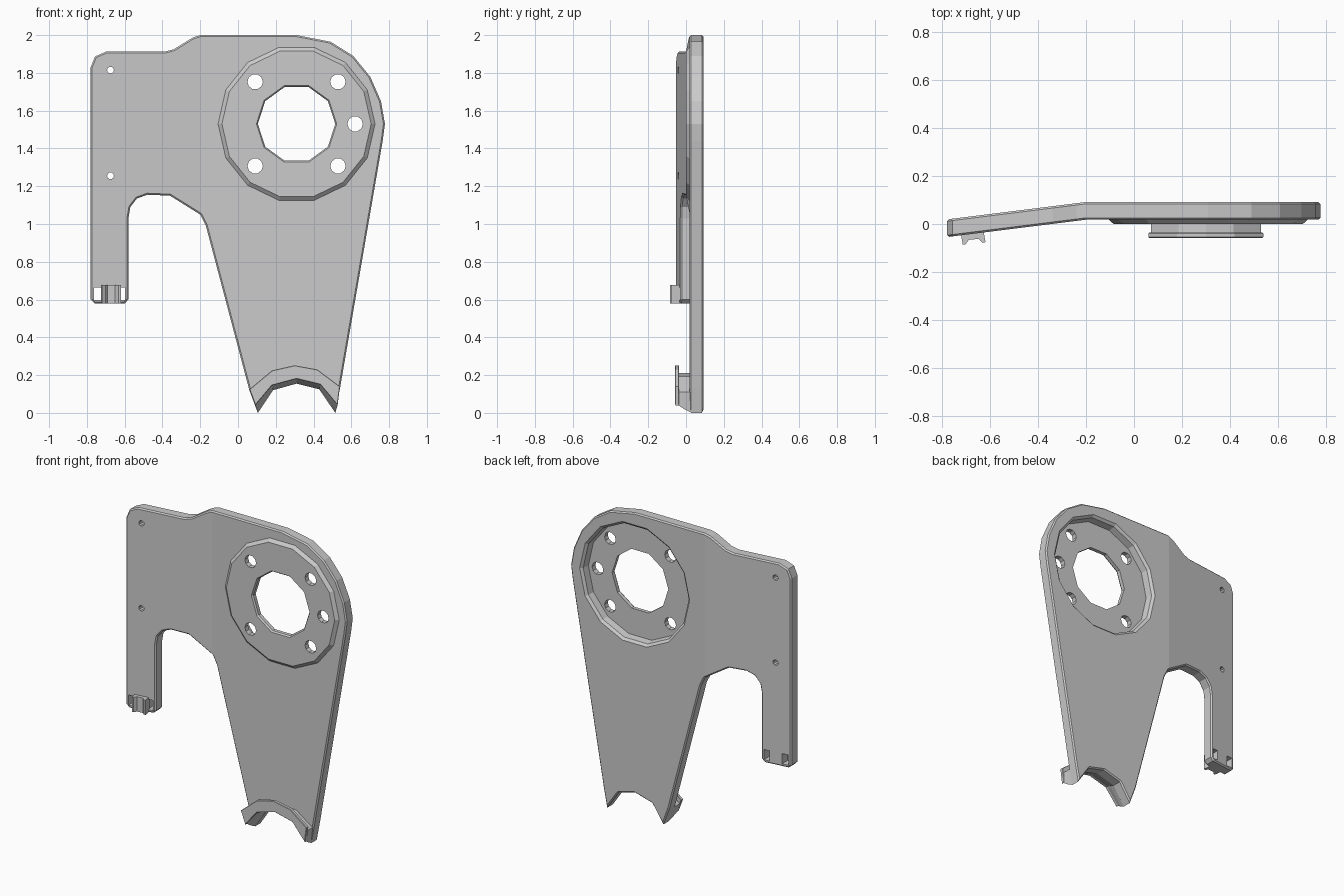
import bpy, bmesh
from math import sin, cos, pi
from mathutils import Vector

cube = bpy.data.objects.get("Cube")
if cube:
    bpy.data.objects.remove(cube, do_unlink=True)

FRONT, BACK, FOLD_X = 0.018, 0.092, -0.2
HUB = (0.31, 1.53)


def loft(name, rings, axis="Y", bevel=0.0):
    """Join matching outlines, given as (points, height) pairs, into a solid."""
    bm = bmesh.new()
    rows = []
    for pts, h in rings:
        rows.append([bm.verts.new((a, h, b) if axis == "Y" else (a, b, h)) for a, b in pts])
    n = len(rows[0])
    for low, high in zip(rows, rows[1:]):
        for i in range(n):
            j = (i + 1) % n
            bm.faces.new((low[i], low[j], high[j], high[i]))
    caps = [bm.faces.new(rows[0]), bm.faces.new(rows[-1])]
    bmesh.ops.recalc_face_normals(bm, faces=bm.faces)
    if bevel:
        rim = list({e for f in caps for e in f.edges})
        bmesh.ops.bevel(bm, geom=rim, offset=bevel, segments=1, profile=0.5, affect="EDGES")
    mesh = bpy.data.meshes.new(name)
    bm.to_mesh(mesh)
    bm.free()
    obj = bpy.data.objects.new(name, mesh)
    bpy.context.collection.objects.link(obj)
    return obj


def circle(centre, r, n):
    return [(centre[0] + r * cos(2 * pi * i / n), centre[1] + r * sin(2 * pi * i / n))
            for i in range(n)]


def rect(x0, x1, z0, z1):
    return [(x0, z0), (x1, z0), (x1, z1), (x0, z1)]


def combine(target, tool, operation):
    """Apply a boolean and discard the helper object."""
    tool.hide_render = True
    mod = target.modifiers.new("shape", "BOOLEAN")
    mod.operation, mod.object, mod.solver = operation, tool, "EXACT"
    bpy.context.view_layer.objects.active = target
    bpy.ops.object.modifier_apply(modifier=mod.name)
    bpy.data.objects.remove(tool, do_unlink=True)


# Plate outline, with the arched foot
arch_back = [(0.515, 0.0), (0.43, 0.125), (0.31, 0.155), (0.185, 0.12), (0.105, 0.0)]
outline = [
    (-0.76, 0.58), (-0.78, 0.6), (-0.78, 1.83), (-0.757, 1.887), (-0.70, 1.912),
    (-0.39, 1.912), (-0.34, 1.925), (-0.24, 1.987), (-0.2, 2.0), (0.31, 2.0),
    (0.49, 1.965), (0.61, 1.89), (0.70, 1.78), (0.757, 1.65), (0.778, 1.53),
    (0.766, 1.44), (0.54, 0.13)] + arch_back + [
    (0.06, 0.12), (-0.17, 0.99), (-0.2, 1.05), (-0.36, 1.15), (-0.48, 1.155),
    (-0.535, 1.135), (-0.57, 1.09), (-0.58, 1.03), (-0.58, 0.6), (-0.6, 0.58)]
plate = loft("bracket_plate", [(outline, FRONT), (outline, BACK)], bevel=0.008)

# Fold the side wing slightly forward
bm = bmesh.new()
bm.from_mesh(plate.data)
bmesh.ops.bisect_plane(bm, geom=bm.verts[:] + bm.edges[:] + bm.faces[:], dist=1e-5,
                       plane_co=Vector((FOLD_X, 0, 0)), plane_no=Vector((1, 0, 0)))
for v in bm.verts:
    v.co.y += min(0, v.co.x - FOLD_X) * 0.125
bm.to_mesh(plate.data)
bm.free()

# Round dish: raised on the front, hollow at the back
boss = loft("boss", [(circle(HUB, 0.395, 14), 0.0), (circle(HUB, 0.418, 14), 0.02),
                     (circle(HUB, 0.418, 14), 0.05)])
combine(plate, boss, "UNION")
recess = loft("recess", [(circle(HUB, 0.378, 14), 0.034), (circle(HUB, 0.385, 14), 0.078),
                         (circle(HUB, 0.41, 14), 0.1)])
combine(plate, recess, "DIFFERENCE")

# Centre bore, chamfered at the front, and bolt holes
bore = loft("bore", [(circle(HUB, 0.22, 10), -0.01), (circle(HUB, 0.205, 10), 0.01),
                     (circle(HUB, 0.205, 10), 0.2)])
combine(plate, bore, "DIFFERENCE")
holes = [((HUB[0] + 0.31 * cos(k * pi / 4), HUB[1] + 0.315 * sin(k * pi / 4)), 0.041)
         for k in (-3, -1, 0, 1, 3)]
holes += [((-0.675, z), 0.018) for z in (1.255, 1.815)]
for centre, r in holes:
    pts = circle(centre, r, 10)
    combine(plate, loft("hole", [(pts, -0.2), (pts, 0.2)]), "DIFFERENCE")

# Slots at the end of the narrow arm
for x0, x1 in ((-0.762, -0.72), (-0.635, -0.597)):
    pts = rect(x0, x1, 0.598, 0.665)
    combine(plate, loft("slot", [(pts, -0.2), (pts, 0.2)]), "DIFFERENCE")

# Small ribbed clip between the slots
clip = [(-0.725, -0.03), (-0.715, -0.085), (-0.703, -0.085), (-0.69, -0.066),
        (-0.65, -0.062), (-0.632, -0.078), (-0.62, -0.076), (-0.63, -0.02)]
loft("arm_clip", [(clip, 0.58), (clip, 0.678)], axis="Z")

# Saddle at the foot: a neck with a wider front lip
arch_front = [(0.527, 0.04), (0.435, 0.15), (0.31, 0.18), (0.18, 0.145), (0.092, 0.04)]
arch_mid = [((a + c) / 2, (b + d) / 2) for (a, b), (c, d) in zip(arch_front, arch_back)]
lip_edge = [(0.06, 0.125), (0.18, 0.225), (0.3, 0.252), (0.42, 0.23), (0.54, 0.14)]
neck_edge = [(0.07, 0.1), (0.185, 0.188), (0.3, 0.212), (0.415, 0.192), (0.53, 0.11)]
loft("saddle_lip", [(lip_edge + arch_front, -0.058), (lip_edge + arch_front, -0.036)], bevel=0.003)
loft("saddle_neck", [(neck_edge + arch_front, -0.04), (neck_edge + arch_mid, -0.01),
                     (neck_edge + arch_back, 0.03)])
